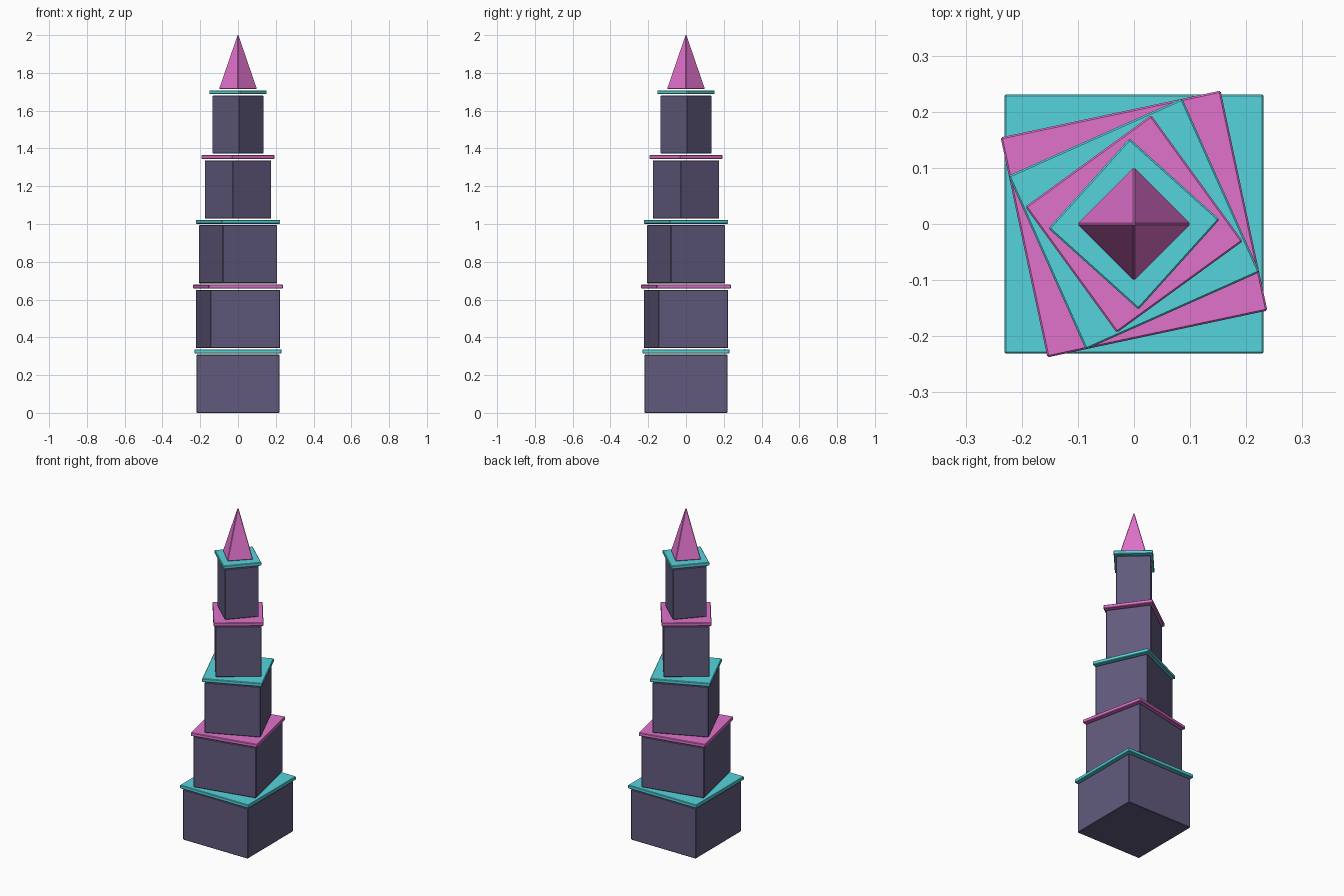
import bpy
import math

cube = bpy.data.objects.get("Cube")
if cube:
    bpy.data.objects.remove(cube, do_unlink=True)


def make_material(name, color):
    mat = bpy.data.materials.new(name)
    mat.use_nodes = True
    mat.diffuse_color = (*color, 1)
    mat.node_tree.nodes["Principled BSDF"].inputs["Base Color"].default_value = (*color, 1)
    return mat


slate = make_material("slate purple", (0.12, 0.102, 0.205))
teal = make_material("teal", (0.093, 0.658, 0.716))
pink = make_material("pink", (0.745, 0.168, 0.604))


def finish(obj, name, mat):
    """Name and colour a part and soften its edges with a tiny chamfer."""
    obj.name = name
    obj.data.materials.append(mat)
    bevel = obj.modifiers.new("edge_chamfer", 'BEVEL')
    bevel.width = 0.003
    bevel.segments = 1
    bevel.limit_method = 'ANGLE'


def slab(name, half, bottom, height, turn, mat):
    bpy.ops.mesh.primitive_cube_add(size=1, location=(0, 0, bottom + height / 2))
    obj = bpy.context.object
    obj.scale = (2 * half, 2 * half, height)
    bpy.ops.object.transform_apply(location=False, rotation=False, scale=True)
    obj.rotation_euler.z = turn
    finish(obj, name, mat)


# Five shrinking storeys, each turned a little further, with thin floating ledges
FLOORS = 5
PITCH = 0.343
BLOCK, LEDGE, GAP = 0.308, 0.021, 0.007
for i in range(FLOORS):
    half = 0.2195 - 0.0308 * i
    turn = math.radians(12 * i)
    z = PITCH * i
    slab(f"storey_{i + 1}", half, z, BLOCK, turn, slate)
    slab(f"ledge_{i + 1}", half + 0.0117, z + BLOCK + GAP, LEDGE, turn,
         pink if i % 2 else teal)

# Pyramid spire with its corners on the axes
base, tip = PITCH * FLOORS, 2.0125
bpy.ops.mesh.primitive_cone_add(vertices=4, radius1=0.102, radius2=0, depth=tip - base,
                                location=(0, 0, (base + tip) / 2))
finish(bpy.context.object, "spire", pink)
